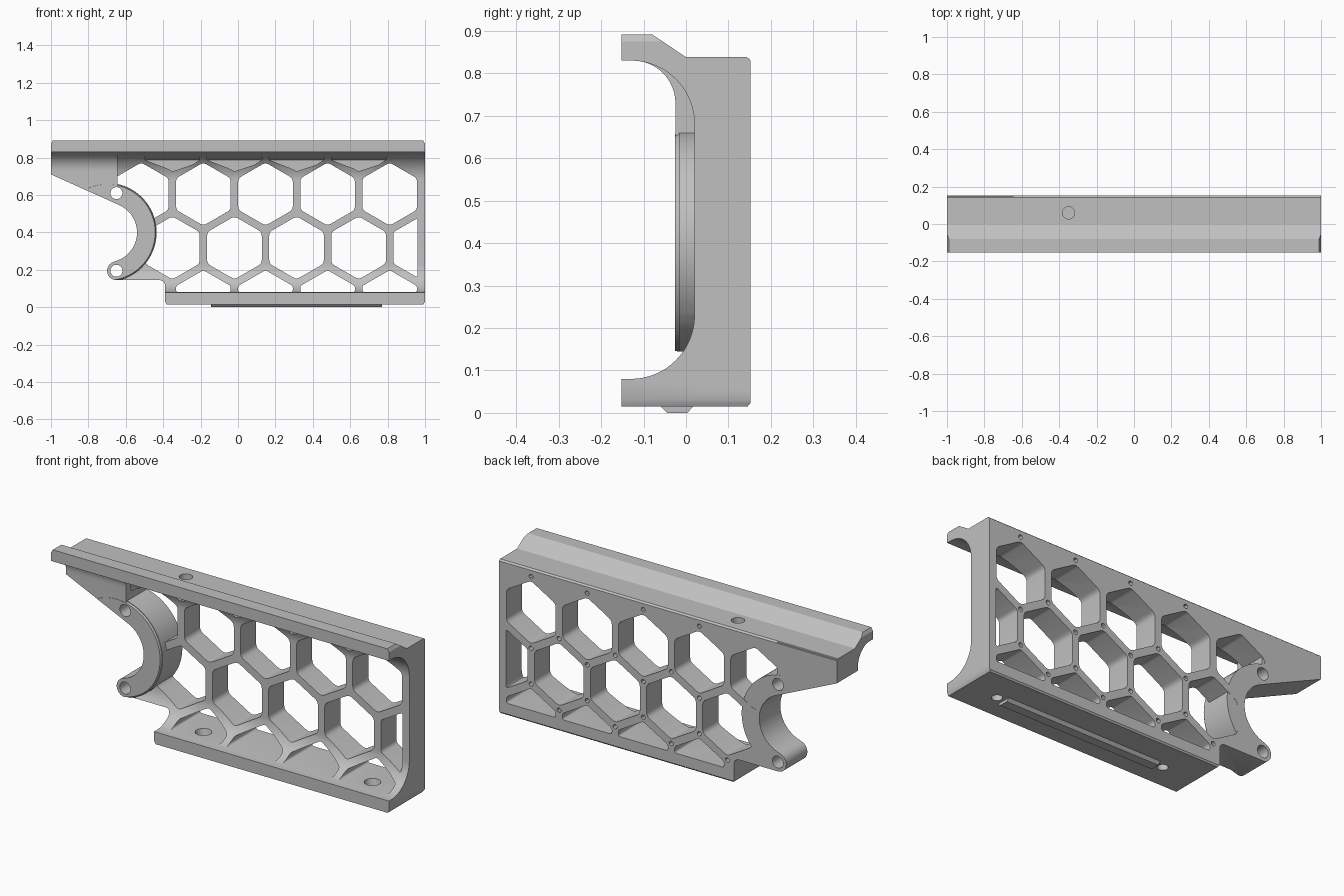
import bpy, bmesh
from math import sin, cos, radians, sqrt
from mathutils import Vector

cube = bpy.data.objects.get("Cube")
if cube:
    bpy.data.objects.remove(cube, do_unlink=True)

grey = bpy.data.materials.new("mid_grey")
grey.use_nodes = True
COLOR = (0.53, 0.53, 0.53, 1)
grey.diffuse_color = COLOR
grey.node_tree.nodes["Principled BSDF"].inputs["Base Color"].default_value = COLOR


def arc(cx, cy, r, a0, a1, n=16):
    angles = [radians(a0 + (a1 - a0) * i / n) for i in range(n + 1)]
    return [(cx + r * cos(a), cy + r * sin(a)) for a in angles]


def circle(cx, cy, r, n=32):
    return arc(cx, cy, r, 0, 360, n)[:-1]


def rounded(points, r=0.02, n=4):
    """Round every corner of a polygon."""
    out = []
    for i, p in enumerate(points):
        p = Vector(p)
        a = (Vector(points[i - 1]) - p).normalized() * r
        b = (Vector(points[(i + 1) % len(points)]) - p).normalized() * r
        for k in range(n + 1):
            t = k / n
            out.append(tuple(p + a * (1 - t) ** 2 + b * t * t))
    return out


def place(axis, p, d):
    u, v = p
    return {"x": (d, u, v), "y": (u, d, v), "z": (u, v, d)}[axis]


def solid(name, axis, *prisms):
    """Each prism is (points, start, end) or (points, start, end, end_points)."""
    bm = bmesh.new()
    for points, d0, d1, *other in prisms:
        end = other[0] if other else points
        lo = [bm.verts.new(place(axis, p, d0)) for p in points]
        hi = [bm.verts.new(place(axis, p, d1)) for p in end]
        bm.faces.new(lo)
        bm.faces.new(hi[::-1])
        for i in range(len(lo)):
            bm.faces.new((lo[i - 1], lo[i], hi[i], hi[i - 1]))
    bmesh.ops.recalc_face_normals(bm, faces=bm.faces)
    mesh = bpy.data.meshes.new(name)
    bm.to_mesh(mesh)
    bm.free()
    mesh.materials.append(grey)
    obj = bpy.data.objects.new(name, mesh)
    bpy.context.collection.objects.link(obj)
    return obj


def combine(target, tool, operation):
    """Apply a boolean, using the second solver if the first leaves nothing."""
    before = target.data.copy()
    bpy.context.view_layer.objects.active = target
    for solver in ("EXACT", "MANIFOLD"):
        mod = target.modifiers.new(operation, "BOOLEAN")
        mod.object, mod.operation, mod.solver = tool, operation, solver
        bpy.ops.object.modifier_apply(modifier=mod.name)
        if len(target.data.polygons):
            break
        target.data = before.copy()
    bpy.data.objects.remove(tool, do_unlink=True)


# Channel body: one cross-section along the whole length
section = [(-0.152, 0.892), (-0.08, 0.892), (0, 0.838), (0.143, 0.838), (0.152, 0.83),
           (0.152, 0.023), (0.145, 0.015), (-0.152, 0.015), (-0.152, 0.08)]
section += arc(-0.13, 0.23, 0.15, -90, 0) + arc(-0.13, 0.68, 0.15, 0, 90)
section += [(-0.152, 0.83)]
body = solid("honeycomb_frame", "x", (section, -1.05, 1.05))

# Honeycomb openings
PITCH, WIDTH = 0.332, 0.146
RADIUS = WIDTH * 2 / sqrt(3)
X0, UPPER, LOWER = -0.185, 0.605, 0.3175


def hexagon(x, z):
    return rounded(arc(x, z, RADIUS, 30, 330, 5))


cells = [hexagon(X0 + PITCH * k, UPPER) for k in range(-1, 4)]
cells += [hexagon(X0 + PITCH * (k - 0.5), LOWER) for k in range(4)]
# Clipped openings along the bottom and at the closed end
for k in range(4):
    x = X0 + PITCH * k
    cells.append(rounded([(x - WIDTH, 0.081), (x + WIDTH, 0.081), (x + WIDTH, 0.114),
                          (x, 0.198), (x - WIDTH, 0.114)], 0.012))
cells.append(rounded([(0.831, 0.233), (0.96, 0.159), (0.96, 0.476), (0.831, 0.402)], 0.015))
combine(body, solid("cells", "y", *[(c, -0.3, 0.3) for c in cells]), "DIFFERENCE")

# Shallow pockets under the rail, leaving the ribs proud
pockets = []
for k in range(4):
    x, low = X0 + PITCH * (k - 0.5), 0.726
    front = [(x, low), (x + WIDTH, 0.808), (x + WIDTH, 0.828),
             (x - WIDTH, 0.828), (x - WIDTH, 0.808)]
    back = [(u, low + (v - low) * 0.6) for u, v in front]
    pockets.append((front, -0.13, 0.04, back))
combine(body, solid("pockets", "y", *pockets), "DIFFERENCE")

# Thicker wedge under the overhang, and the clamp ring with a softened front edge
wedge = [(0.15, 0.4), (0.15, 0.835), (-0.125, 0.835)]
wedge += arc(-0.125, 0.73, 0.1, 90, 0) + [(-0.025, 0.4)]
combine(body, solid("wedge", "x", (wedge, -1.04, -0.645)), "UNION")
RX, RZ = -0.70, 0.40
ring = circle(RX, RZ, 0.265, 64)
ring_front = circle(RX, RZ, 0.257, 64)
combine(body, solid("ring", "y", (ring, -0.017, 0.151)), "UNION")
combine(body, solid("ring_edge", "y", (ring_front, -0.026, -0.01, ring)), "UNION")

# Trim to the side outline with the round jaw
outline = [(-1, 0.71), (-1, 0.875), (-0.985, 0.9), (0.985, 0.9), (1, 0.875),
           (1, 0.03), (0.985, 0), (-0.375, 0), (-0.39, 0.03)]
outline += arc(-0.42, 0.115, 0.03, 0, 90, 6)
outline += arc(-0.65, 0.195, 0.05, -90, -256, 20)
outline += arc(RX, RZ, 0.16, -74, 66, 40)
combine(body, solid("outline", "y", (outline, -0.4, 0.4)), "INTERSECT")

# Through holes in the jaw, and small blind holes at the rib crossings
holes = [(circle(-0.65, z, 0.032), -0.3, 0.3) for z in (0.195, 0.61)]
for k in range(4):
    x = X0 + PITCH * k
    for u, v in ((x, 0.797), (x, 0.413), (x, 0.2215),
                 (x + PITCH / 2, 0.509), (x - PITCH / 2, 0.126)):
        if -0.37 < u < 0.9:
            holes.append((circle(u, v, 0.012, 12), 0.125, 0.2))
combine(body, solid("holes", "y", *holes), "DIFFERENCE")

# Rail hole and countersunk floor holes
bores = [(circle(-0.35, 0.06, 0.033), 0.8, 0.9)]
for x in (-0.19, 0.81):
    bores.append((circle(x, -0.02, 0.02), -0.01, 0.1, circle(x, -0.02, 0.045)))
combine(body, solid("bores", "z", *bores), "DIFFERENCE")

# Locating ridge below the floor
ridge = solid("locating_ridge", "x",
              ([(-0.062, 0.018), (-0.045, 0), (0.003, 0), (0.02, 0.018)], -0.145, 0.77))

for obj in (body, ridge):
    bpy.ops.object.select_all(action="DESELECT")
    obj.select_set(True)
    bpy.context.view_layer.objects.active = obj
    bpy.ops.object.shade_smooth_by_angle(angle=radians(30))
